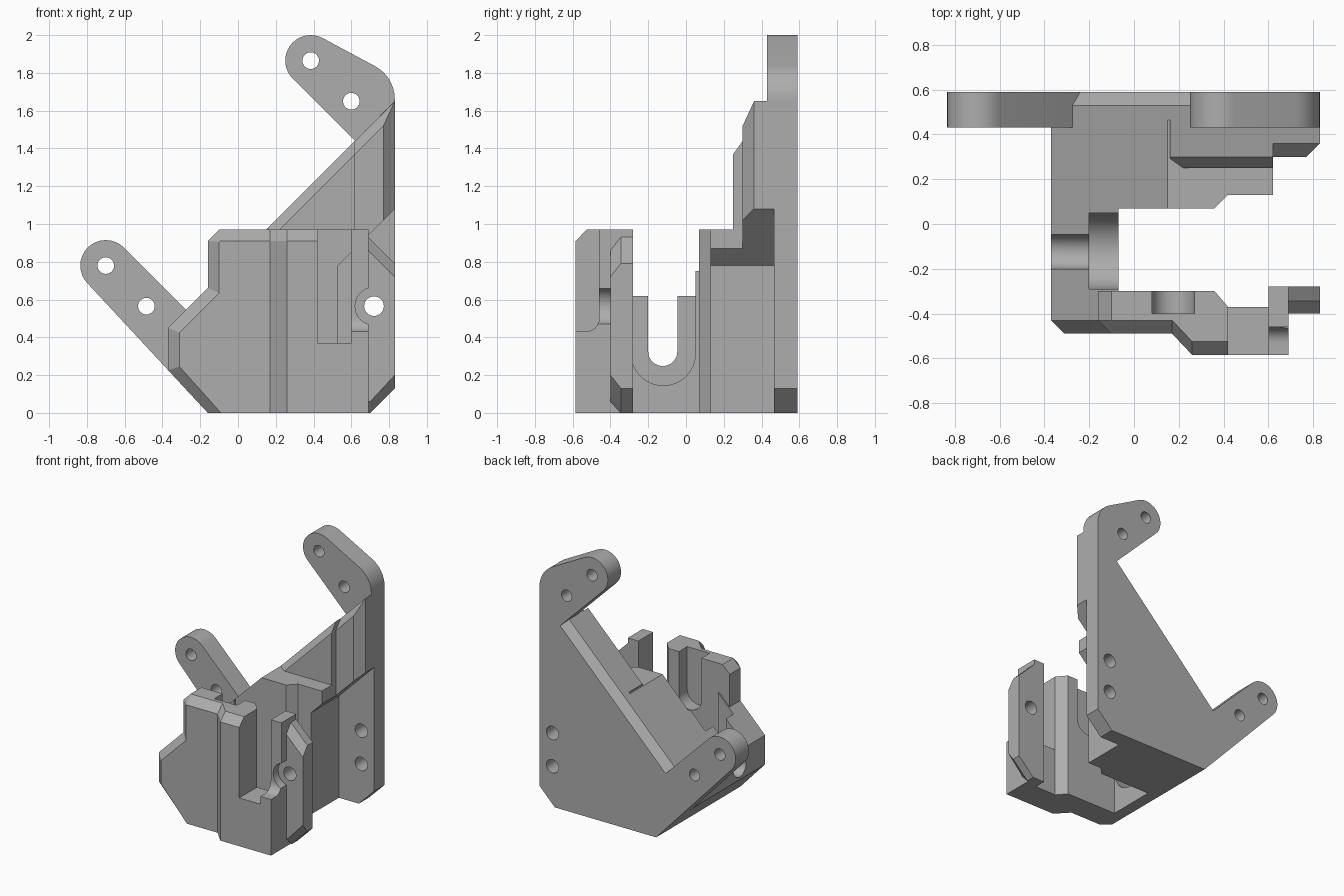
import bpy, bmesh, math

if "Cube" in bpy.data.objects:
    bpy.data.objects.remove(bpy.data.objects["Cube"])

grey = bpy.data.materials.new("plain grey")
grey.diffuse_color = (0.42, 0.42, 0.42, 1)
grey.use_nodes = True
grey.node_tree.nodes["Principled BSDF"].inputs["Base Color"].default_value = grey.diffuse_color

PLACE = {'x': lambda a, b, p: (p, a, b),
         'y': lambda a, b, p: (a, p, b),
         'z': lambda a, b, p: (a, b, p)}


def loft(name, axis, *sections):
    """Closed solid through (position, 2D outline) sections along an axis."""
    bm = bmesh.new()
    rings = [[bm.verts.new(PLACE[axis](a, b, pos)) for a, b in poly]
             for pos, poly in sections]
    n = len(rings[0])
    bm.faces.new(rings[0])
    bm.faces.new(rings[-1][::-1])
    for r, s in zip(rings, rings[1:]):
        for i in range(n):
            j = (i + 1) % n
            bm.faces.new((r[i], s[i], s[j], r[j]))
    bmesh.ops.recalc_face_normals(bm, faces=bm.faces)
    bmesh.ops.triangulate(bm, faces=bm.faces)
    me = bpy.data.meshes.new(name)
    bm.to_mesh(me)
    bm.free()
    me.materials.append(grey)
    ob = bpy.data.objects.new(name, me)
    bpy.context.collection.objects.link(ob)
    return ob


def prism(name, axis, lo, hi, poly):
    return loft(name, axis, (lo, poly), (hi, poly))


def arc(cx, cz, r, a0, a1, n=16):
    return [(cx + r * math.cos(math.radians(a0 + (a1 - a0) * i / n)),
             cz + r * math.sin(math.radians(a0 + (a1 - a0) * i / n)))
            for i in range(n + 1)]


def u_shape(c, cz, r, top):
    return [(c - r, top)] + arc(c, cz, r, 180, 360, 24) + [(c + r, top)]


def combine(target, other, op):
    mod = target.modifiers.new("join", 'BOOLEAN')
    mod.operation, mod.object, mod.solver = op, other, 'EXACT'
    bpy.context.view_layer.update()
    deps = bpy.context.evaluated_depsgraph_get()
    me = bpy.data.meshes.new_from_object(target.evaluated_get(deps))
    target.modifiers.clear()
    target.data = me
    bpy.data.objects.remove(other)


# back plate with chamfered long edge
def plate_outline(d):
    return [(-0.16, 0), (-0.37, 0.226), (-0.37, 0.45 - d), (0.83, 1.65 - d),
            (0.83, 0.13), (0.70, 0)]


bracket = loft("motor_bracket", 'y', (0.465, plate_outline(0)),
               (0.53, plate_outline(0)), (0.59, plate_outline(0.07)))

parts = []
# block in front of the plate
parts.append(prism("back_block", 'y', 0.07, 0.475, [
    (-0.16, 0), (-0.37, 0.226), (-0.37, 0.45), (0.15, 0.97), (0.62, 0.97),
    (0.62, 0.87), (0.53, 0.78), (0.53, 0)]))
# left wall with sloping roof
parts.append(prism("left_wall", 'y', -0.43, 0.47, [
    (-0.16, 0), (-0.37, 0.226), (-0.37, 0.45), (-0.07, 0.75), (-0.07, 0)]))
# stepped sloping walls
parts.append(loft("slope_wall", 'y',
    (0.25, [(0.16, 0.85), (0.16, 0.91), (0.62, 1.37), (0.62, 0.9)]),
    (0.30, [(0.16, 0.85), (0.16, 0.98), (0.62, 1.44), (0.62, 0.9)]),
    (0.47, [(0.16, 0.85), (0.16, 0.98), (0.62, 1.44), (0.62, 0.9)])))
overhang = [(0.60, 0.85), (0.60, 1.42), (0.83, 1.65), (0.83, 1.08)]
parts.append(loft("overhang", 'y',
    (0.30, [(0.60, 0.85), (0.60, 1.35), (0.77, 1.52), (0.77, 1.02)]),
    (0.36, overhang), (0.475, overhang)))
# front wall, chamfered around its left and top edges
wall = [(-0.16, 0), (-0.37, 0.226), (-0.37, 0.45), (-0.16, 0.66),
        (-0.16, 0.91), (-0.10, 0.97), (0.3, 0.97), (0.3, 0)]
parts.append(loft("front_wall", 'y',
    (-0.49, [(-0.09, 0), (-0.31, 0.245), (-0.31, 0.425), (-0.10, 0.635),
             (-0.10, 0.905), (-0.095, 0.91), (0.3, 0.91), (0.3, 0)]),
    (-0.43, wall), (-0.30, wall)))


# front bulge, base of the slot, slot post
def bulge(d):
    return [(0.17, -0.49 + d), (0.26, -0.585 + d), (0.42, -0.585 + d),
            (0.42, -0.37), (0.36, -0.30), (0.17, -0.30)]


parts.append(loft("front_bulge", 'z', (0, bulge(0)), (0.91, bulge(0)),
                  (0.97, bulge(0.06))))
parts.append(prism("slot_base", 'z', 0, 0.37, [
    (0.40, -0.585), (0.65, -0.585), (0.65, -0.37), (0.40, -0.37)]))
parts.append(prism("slot_post", 'x', 0.60, 0.69,
    [(-0.28, 0), (-0.585, 0), (-0.585, 0.43)] +
    arc(-0.53, 0.50, 0.07, 270, 360, 8) + [(-0.46, 0.97), (-0.28, 0.97)]))
# right ear of the front wall
ear = [(0.68, 0), (0.68, 0.94), (0.83, 0.79), (0.83, 0.13), (0.70, 0)]
parts.append(loft("right_ear", 'y',
    (-0.40, [(0.68, 0.06), (0.68, 0.87), (0.83, 0.72), (0.83, 0.20),
             (0.70, 0.06)]), (-0.345, ear), (-0.28, ear)))
# arms
parts.append(prism("upper_arm", 'y', 0.43, 0.59,
    arc(0.385, 1.865, 0.135, 225, 62.5) + arc(0.63, 1.66, 0.20, 62.5, 0) +
    [(0.83, 1.40), (0.66, 1.40)]))
parts.append(prism("left_arm", 'y', 0.43, 0.59,
    arc(-0.70, 0.78, 0.135, 45, 226) + [(-0.16, 0), (-0.15, 0.42)]))
for p in parts:
    combine(bracket, p, 'UNION')

cuts = []
# stepped corner of the back block
cuts.append(prism("corner_cut", 'z', -0.1, 1.2, [
    (0.35, 0.0), (0.35, 0.06), (0.42, 0.13), (0.75, 0.13), (0.75, 0.0)]))
# shaft slot in the left wall: wide recess, narrow slot
cuts.append(prism("recess_cut", 'x', -0.20, 0.05,
                  u_shape(-0.12, 0.315, 0.17, 1.1)))
cuts.append(prism("slot_cut", 'x', -0.5, -0.1,
                  u_shape(-0.123, 0.325, 0.077, 1.1)))
# pocket inside the front wall
cuts.append(prism("pocket_cut", 'y', -0.40, -0.2,
                  u_shape(0.175, 0.645, 0.095, 1.1)))
# screw holes: x, z, radius, y range
for x, z, r, y0, y1 in [(0.72, 0.565, 0.10, -0.7, -0.40),
                        (0.72, 0.565, 0.052, -0.45, -0.2),
                        (0.72, 0.565, 0.052, 0.40, 0.7),
                        (0.72, 0.31, 0.052, 0.40, 0.7),
                        (0.385, 1.865, 0.044, 0.3, 0.7),
                        (0.60, 1.65, 0.044, 0.3, 0.7),
                        (-0.70, 0.78, 0.044, 0.3, 0.7),
                        (-0.485, 0.565, 0.044, 0.3, 0.7)]:
    cuts.append(prism("hole_cut", 'y', y0, y1, arc(x, z, r, 0, 360, 28)[:-1]))
for c in cuts:
    combine(bracket, c, 'DIFFERENCE')

bpy.context.view_layer.objects.active = bracket
bracket.select_set(True)
bpy.ops.object.shade_smooth_by_angle(angle=math.radians(25))
